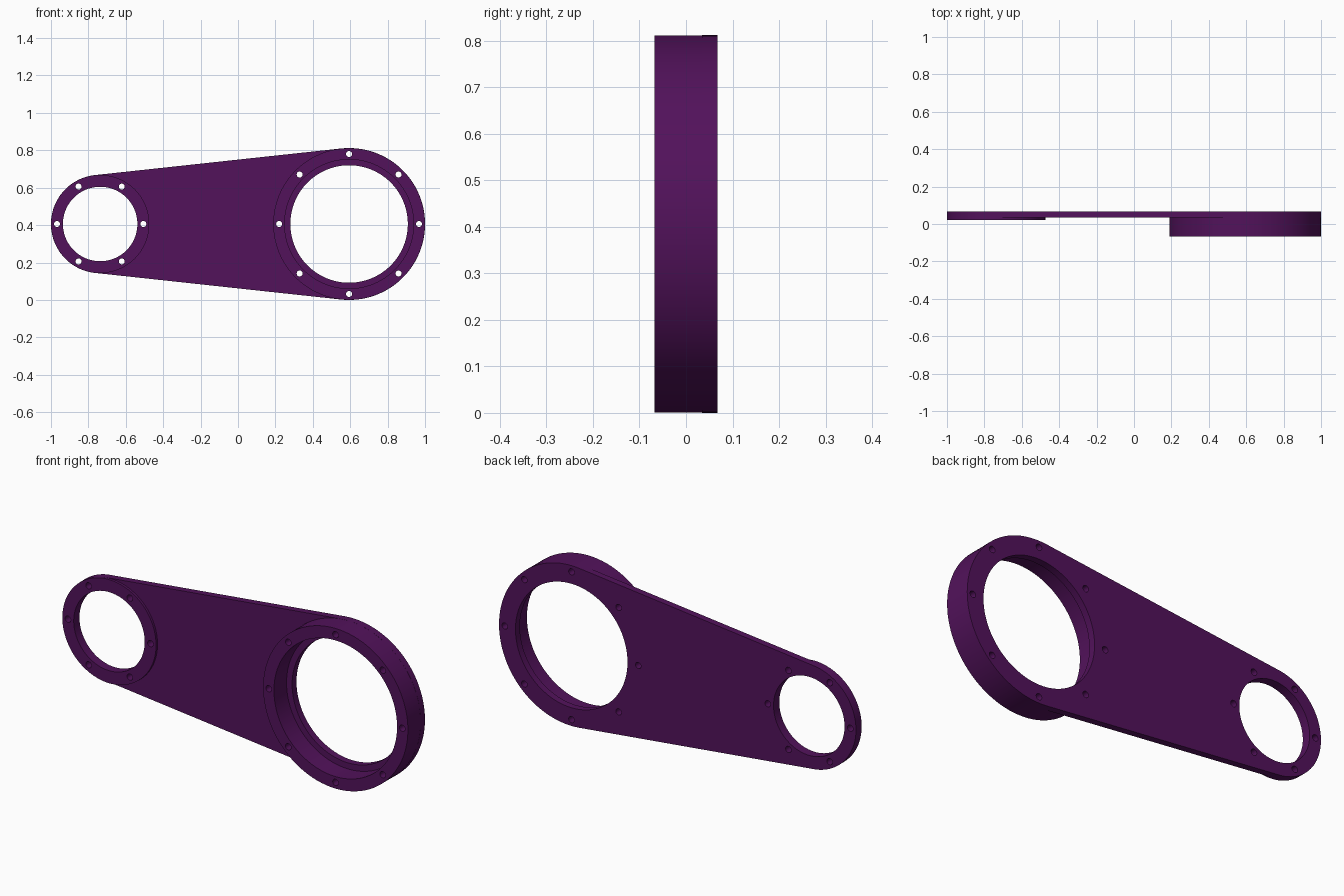
import bpy, bmesh, math

if "Cube" in bpy.data.objects:
    bpy.data.objects.remove(bpy.data.objects["Cube"])

CZ = 0.406                      # height of both bore centres
BIG_X, BIG_R = 0.594, 0.406
SMALL_X, SMALL_R = -0.737, 0.263
BACK, PLATE_FRONT = 0.068, 0.034

purple = bpy.data.materials.new("dark purple")
purple.diffuse_color = (0.085, 0.006, 0.105, 1)
purple.use_nodes = True
purple.node_tree.nodes["Principled BSDF"].inputs["Base Color"].default_value = purple.diffuse_color


def arc(cx, r, a0, a1, n):
    """Points on an arc in the xz plane, ends included."""
    return [(cx + r * math.cos(a0 + (a1 - a0) * i / n),
             CZ + r * math.sin(a0 + (a1 - a0) * i / n)) for i in range(n + 1)]


def prism(name, outline, y0, y1):
    """Extrude an xz outline from y0 to y1."""
    bm = bmesh.new()
    face = bm.faces.new([bm.verts.new((x, y0, z)) for x, z in outline])
    ext = bmesh.ops.extrude_face_region(bm, geom=[face])
    bmesh.ops.translate(bm, vec=(0, y1 - y0, 0),
                        verts=[g for g in ext["geom"] if isinstance(g, bmesh.types.BMVert)])
    bmesh.ops.recalc_face_normals(bm, faces=bm.faces)
    mesh = bpy.data.meshes.new(name)
    bm.to_mesh(mesh)
    bm.free()
    mesh.materials.append(purple)
    ob = bpy.data.objects.new(name, mesh)
    bpy.context.collection.objects.link(ob)
    return ob


def disc(name, cx, r, y0, y1, n=96, dz=0):
    pts = arc(cx, r, 0, 2 * math.pi, n)[:-1]
    return prism(name, [(x, z + dz) for x, z in pts], y0, y1)


def combine(target, other, operation):
    mod = target.modifiers.new("combine", 'BOOLEAN')
    mod.operation, mod.solver, mod.object = operation, 'EXACT', other
    bpy.context.view_layer.objects.active = target
    bpy.ops.object.modifier_apply(modifier=mod.name)
    bpy.data.objects.remove(other)


# Tapered plate: two arcs joined by their common tangents
t = math.pi / 2 + math.asin((BIG_R - SMALL_R) / (BIG_X - SMALL_X))
link = prism("link_plate",
             arc(BIG_X, BIG_R, -t, t, 64) + arc(SMALL_X, SMALL_R, t, 2 * math.pi - t, 56),
             PLATE_FRONT, BACK)

# Deep bearing housing and shallow raised boss on the front
combine(link, disc("housing", BIG_X, BIG_R - 0.0005, -0.068, 0.05), 'UNION')
combine(link, disc("boss", SMALL_X, SMALL_R - 0.0005, 0.022, 0.05), 'UNION')

# Bearing seat with a retaining lip at the back, and the small bore
combine(link, disc("seat_cutter", BIG_X, 0.345, -0.2, PLATE_FRONT - 0.001), 'DIFFERENCE')
combine(link, disc("big_bore_cutter", BIG_X, 0.314, -0.2, 0.2), 'DIFFERENCE')
combine(link, disc("small_bore_cutter", SMALL_X, 0.199, -0.2, 0.2), 'DIFFERENCE')

# Bolt holes around each bore
for cx, r, count in ((BIG_X, 0.374, 8), (SMALL_X, 0.231, 6)):
    for i in range(count):
        a = 2 * math.pi * i / count
        combine(link, disc("bolt_cutter", cx + r * math.cos(a), 0.016, -0.2, 0.2, 20,
                           r * math.sin(a)), 'DIFFERENCE')

bpy.ops.object.select_all(action='DESELECT')
link.select_set(True)
bpy.context.view_layer.objects.active = link
bpy.ops.object.shade_smooth_by_angle(angle=math.radians(30))
